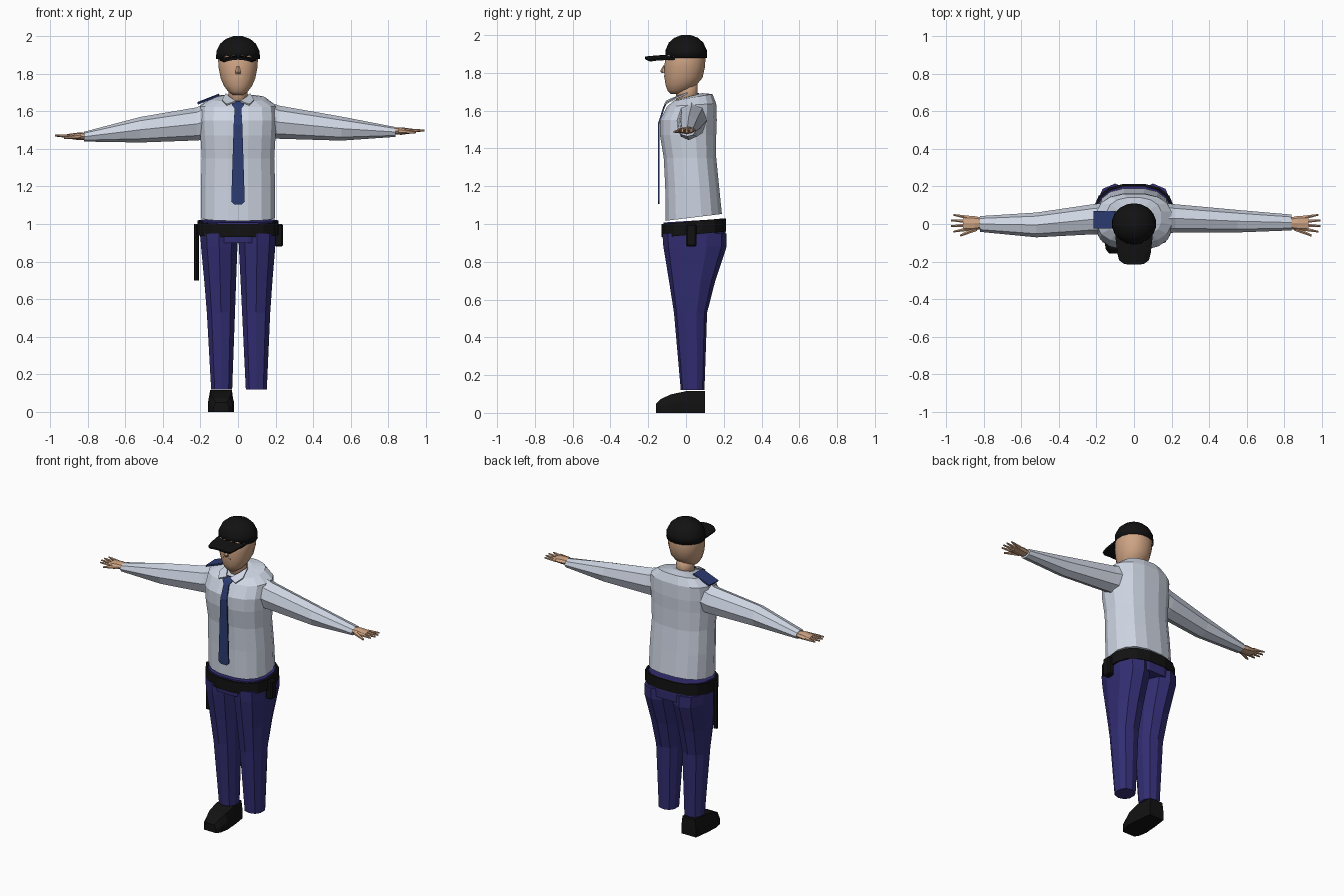
import bpy, bmesh
from math import cos, sin, pi
from mathutils import Vector, Matrix

if "Cube" in bpy.data.objects:
    bpy.data.objects.remove(bpy.data.objects["Cube"])


def material(name, red, green, blue):
    mat = bpy.data.materials.new(name)
    mat.use_nodes = True
    colour = (red, green, blue, 1)
    mat.diffuse_color = colour
    mat.node_tree.nodes["Principled BSDF"].inputs["Base Color"].default_value = colour
    return mat


SKIN = material("skin", .62, .37, .23)
SHIRT = material("pale shirt", .62, .67, .77)
TROUSERS = material("navy trousers", .032, .027, .17)
TIE = material("tie blue", .025, .045, .17)
BLACK = material("black", .006, .006, .006)


def signed_power(value, power):
    return abs(value) ** power * (1 if value >= 0 else -1)


def finish(bm, name, mat, smooth=False):
    bmesh.ops.recalc_face_normals(bm, faces=bm.faces)
    mesh = bpy.data.meshes.new(name)
    bm.to_mesh(mesh)
    bm.free()
    mesh.materials.append(mat)
    obj = bpy.data.objects.new(name, mesh)
    bpy.context.collection.objects.link(obj)
    if smooth:
        for polygon in mesh.polygons:
            polygon.use_smooth = True
    return obj


def loft(name, rings, mat, smooth=False, caps=True):
    """Skin a list of equally long point rings."""
    bm = bmesh.new()
    rows = [[bm.verts.new(point) for point in ring] for ring in rings]
    count = len(rows[0])
    for lower, upper in zip(rows, rows[1:]):
        for i in range(count):
            j = (i + 1) % count
            bm.faces.new((lower[i], lower[j], upper[j], upper[i]))
    if caps:
        bm.faces.new(rows[0])
        bm.faces.new(rows[-1])
    return finish(bm, name, mat, smooth)


def level(z, half_width, front, back, tilt=0, x=0, sides=16, power=.8):
    """Rounded horizontal section between a front and a back depth."""
    middle, depth = (front + back) / 2, (back - front) / 2
    ring = []
    for i in range(sides):
        angle = 2 * pi * (i + .5) / sides
        across = signed_power(cos(angle), power) / cos(pi / sides) ** power
        along = signed_power(sin(angle), power) / cos(pi / sides) ** power
        ring.append((x + half_width * across, middle + depth * along, z + tilt * along))
    return ring


def section_x(x, y, z, depth, height, sides=8):
    """Elliptical section across the arm direction."""
    return [(x, y + depth * cos(2 * pi * i / sides), z + height * sin(2 * pi * i / sides))
            for i in range(sides)]


def box(name, centre, size, mat, bevel=0):
    bm = bmesh.new()
    bmesh.ops.create_cube(bm, size=1)
    bmesh.ops.scale(bm, vec=size, verts=bm.verts)
    bmesh.ops.translate(bm, vec=centre, verts=bm.verts)
    if bevel:
        bmesh.ops.bevel(bm, geom=bm.edges[:], offset=bevel, segments=1, affect='EDGES')
    return finish(bm, name, mat)


def plate(name, points, mat, thickness=.008):
    bm = bmesh.new()
    bm.faces.new([bm.verts.new(point) for point in points])
    obj = finish(bm, name, mat)
    solid = obj.modifiers.new("thickness", 'SOLIDIFY')
    solid.thickness = thickness
    solid.offset = 0
    return obj


def rod(name, start, end, radius, tip, mat, sides=6):
    start, end = Vector(start), Vector(end)
    axis = end - start
    bm = bmesh.new()
    turn = axis.to_track_quat('Z', 'Y').to_matrix().to_4x4()
    bmesh.ops.create_cone(bm, cap_ends=True, segments=sides, radius1=radius, radius2=tip,
                          depth=axis.length, matrix=Matrix.Translation((start + end) / 2) @ turn)
    return finish(bm, name, mat)


# Shirt body, sloping up at the back hem and down at the front of the neck
loft("shirt_body", [
    level(1.035, .197, -.108, .19, .018),
    level(1.2, .198, -.11, .175),
    level(1.35, .193, -.118, .16),
    level(1.47, .2, -.138, .16),
    level(1.55, .205, -.138, .163),
    level(1.63, .2, -.1, .16, .008),
    level(1.67, .145, -.065, .14, .018),
    level(1.675, .065, -.05, .085, .018)], SHIRT)

# Collar flaps beside the tie knot
for side, label in ((1, "left"), (-1, "right")):
    plate(label + "_collar", [(side * .065, .01, 1.693), (side * .085, -.07, 1.658),
                              (side * .06, -.112, 1.635), (side * .012, -.1, 1.652),
                              (side * .045, -.045, 1.675)], SHIRT)

# Sleeves
loft("left_sleeve", [
    section_x(.1, .03, 1.565, .09, .11),
    section_x(.22, .03, 1.542, .075, .088),
    section_x(.55, .015, 1.508, .06, .064),
    section_x(.84, .008, 1.49, .042, .026)], SHIRT)
loft("right_sleeve", [
    section_x(-.1, .03, 1.565, .09, .11),
    section_x(-.22, .025, 1.533, .08, .088),
    section_x(-.52, -.005, 1.502, .066, .068),
    section_x(-.82, 0, 1.465, .042, .026)], SHIRT)


# Hands: flat palm, four spread fingers and a thumb
def hand(label, side, wrist, z):
    def at(reach, y, lift=0):
        return (side * (wrist + reach), y, z + lift)
    loft(label + "_palm", [section_x(side * (wrist + reach), .004, z, depth, height)
                           for reach, depth, height in
                           ((-.02, .028, .018), (.03, .038, .02), (.09, .042, .012))], SKIN)
    for i in range(4):
        spread = i - 1.5
        reach = .16 - .012 * abs(spread)
        rod(f"{label}_finger_{i + 1}", at(.07, .004 + .021 * spread),
            at(reach, .004 + .03 * spread, .004), .011, .005, SKIN)
    rod(label + "_thumb", at(.02, -.025), at(.105, -.062, -.008), .014, .006, SKIN)


hand("left", 1, .84, 1.495)
hand("right", -1, .82, 1.467)

# Trousers: waist plus two tapering legs
loft("trouser_waist", [
    level(.9, .198, -.116, .208),
    level(.95, .203, -.12, .21),
    level(1.018, .198, -.118, .2, .01)], TROUSERS)
for side, label, shift in ((1, "left", .012), (-1, "right", 0)):
    loft(label + "_trouser_leg", [
        level(z, width, front, back, 0, side * (middle + shift * (1 - z)), 10, .85)
        for z, middle, width, front, back in (
            (.12, .087, .056, -.025, .095),
            (.53, .091, .075, -.06, .108),
            (.7, .095, .085, -.085, .15),
            (.88, .1, .097, -.113, .208),
            (.95, .101, .1, -.118, .208))], TROUSERS)

# Belt with pouch and baton
belt = loft("belt", [level(z, .215, -.13, .213, .015) for z in (.945, 1.015)], BLACK, caps=False)
belt.modifiers.new("thickness", 'SOLIDIFY').thickness = .012
box("belt_pouch", (.218, .028, .94), (.045, .055, .12), BLACK, .008)
rod("baton", (-.222, .01, .7), (-.222, .01, 1), .013, .013, BLACK, 8)

# Single shoe under the right leg, lofted from heel to toe
loft("right_shoe", [
    [(-.09 - bottom, y, 0), (-.09 + bottom, y, 0), (-.09 + bottom, y, height / 2),
     (-.09 + top, y, height), (-.09 - top, y, height), (-.09 - bottom, y, height / 2)]
    for y, bottom, top, height in (
        (.1, .052, .045, .115), (.0, .065, .058, .115),
        (-.08, .07, .055, .098), (-.135, .06, .042, .073), (-.158, .042, .03, .05))], BLACK)

# Neck and head
loft("neck", [level(z, .05, -.052, .06, 0, 0, 12, 1) for z in (1.63, 1.76)], SKIN, True)
loft("head", [level(z, width, front, back, 0, 0, 16, .92) for z, width, front, back in (
    (1.688, .028, -.082, -.02),
    (1.705, .052, -.097, .015),
    (1.735, .075, -.108, .055),
    (1.775, .092, -.114, .088),
    (1.83, .103, -.115, .1),
    (1.89, .107, -.108, .104),
    (1.95, .085, -.08, .085))], SKIN, True)
loft("nose", [level(z, width, front, -.1, 0, 0, 6, 1) for z, width, front in (
    (1.8, .013, -.128), (1.81, .014, -.134), (1.84, .007, -.119))], SKIN)
box("lips", (0, -.112, 1.783), (.05, .008, .008), SKIN)

# Cap dome and curved peak
loft("cap_dome", [level(z, width, -front, back, 0, 0, 18, 1) for z, width, front, back in (
    (1.878, .117, .106, .109),
    (1.92, .115, .107, .109),
    (1.96, .095, .09, .09),
    (1.985, .066, .062, .064),
    (2.0, .025, .025, .025))], BLACK, True)
bm = bmesh.new()
rows = []
for i in range(7):
    u = i / 3 - 1
    drop = 1.897 - .016 * u * u
    rows.append([bm.verts.new((.1 * u, -.06, drop)),
                 bm.verts.new((.09 * u, -.15, drop - .004)),
                 bm.verts.new((.08 * u, -.217 + .025 * u ** 4, drop - .01))])
for first, second in zip(rows, rows[1:]):
    for k in range(2):
        bm.faces.new((first[k], first[k + 1], second[k + 1], second[k]))
peak = finish(bm, "cap_peak", BLACK)
peak.modifiers.new("thickness", 'SOLIDIFY').thickness = .012

# Tie: knot end follows the chest, blade hangs straight
loft("tie", [
    [(-w, y, z), (w, y, z), (w, y + .009, z), (-w, y + .009, z)]
    for z, w, y in ((1.105, .022, -.148), (1.12, .036, -.149), (1.53, .023, -.149),
                    (1.615, .018, -.122), (1.635, .033, -.112), (1.655, .03, -.09))], TIE)

# Shoulder board on the right shoulder
plate("right_shoulder_board", [(-.215, -.025, 1.64), (-.1, -.025, 1.685),
                               (-.1, .07, 1.69), (-.215, .07, 1.645)], TIE, .009)
